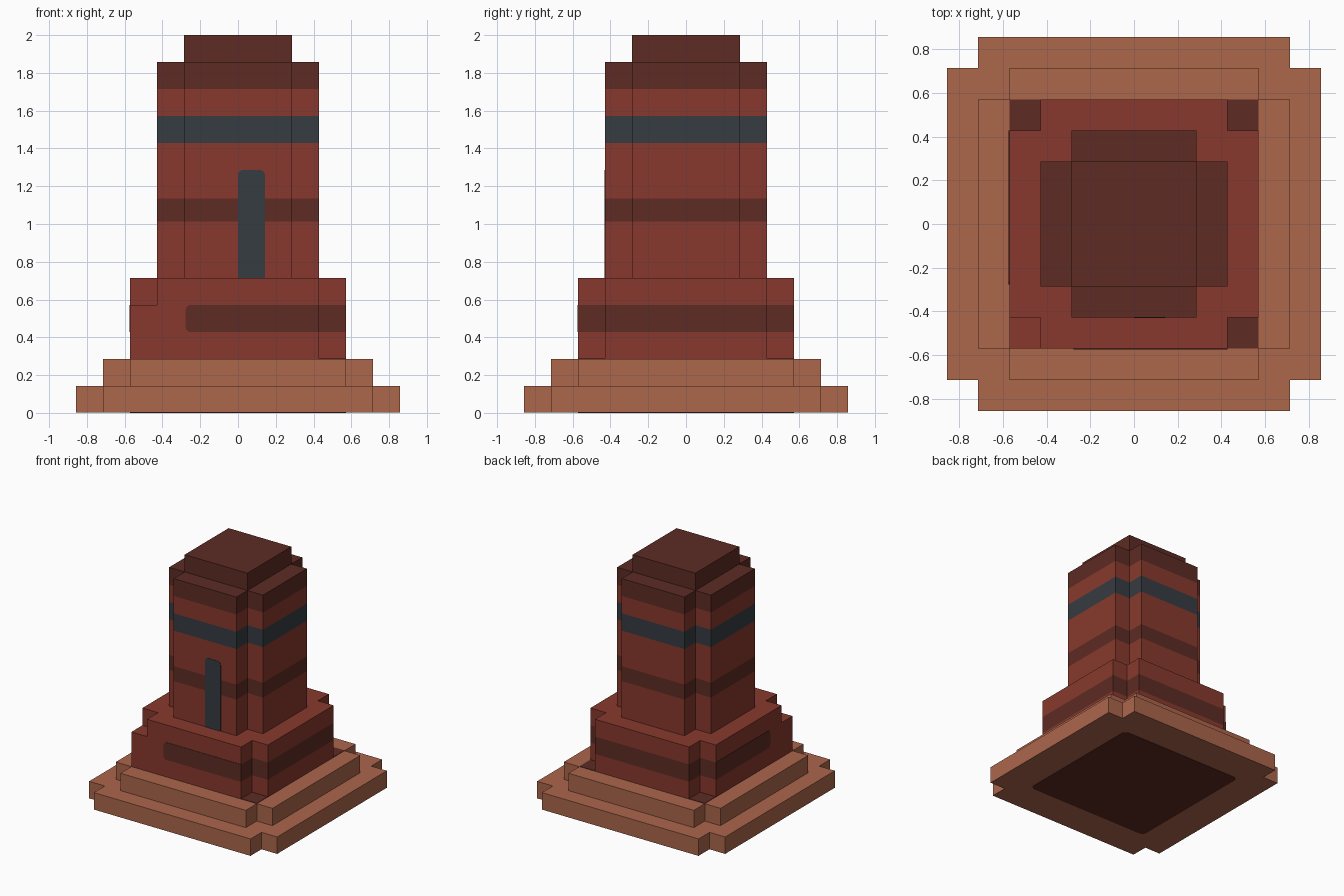
import bpy, bmesh, math
from mathutils import Matrix, Vector

if "Cube" in bpy.data.objects:
    bpy.data.objects.remove(bpy.data.objects["Cube"], do_unlink=True)

U = 1 / 7          # building module
THIN = 0.003       # thickness of painted plates


def material(name, rgb):
    lin = [((c / 255 + 0.055) / 1.055) ** 2.4 for c in rgb] + [1]
    m = bpy.data.materials.new(name)
    m.use_nodes = True
    m.diffuse_color = lin
    m.node_tree.nodes["Principled BSDF"].inputs["Base Color"].default_value = lin
    return m


CLAY, RED, BROWN, SLATE = range(4)
MATS = [material("clay", (172, 102, 75)), material("brick red", (135, 57, 45)),
        material("dark brown", (93, 43, 35)), material("slate", (54, 60, 66))]


def finish(name, bm):
    bmesh.ops.recalc_face_normals(bm, faces=bm.faces)
    me = bpy.data.meshes.new(name)
    bm.to_mesh(me)
    bm.free()
    for m in MATS:
        me.materials.append(m)
    ob = bpy.data.objects.new(name, me)
    bpy.context.collection.objects.link(ob)
    return ob


def cross_outline(half, filled=False):
    """Square with a one-module notch in each corner; optionally one corner filled."""
    pts = []
    for sx, sy in ((1, 1), (-1, 1), (-1, -1), (1, -1)):
        if filled and sx < 0 and sy < 0:
            pts.append((-half, -half))
            continue
        arm = [(half, half - 1), (half - 1, half - 1), (half - 1, half)]
        if sx * sy < 0:
            arm.reverse()
        pts += [(sx * x, sy * y) for x, y in arm]
    return pts


def tier(name, outline, z, courses):
    """Stack courses of (top height, colour) on one outline, all in modules."""
    bm = bmesh.new()
    n = len(outline)
    ring = [bm.verts.new((x * U, y * U, z * U)) for x, y in outline]
    bm.faces.new(ring).material_index = courses[0][1]
    for top, colour in courses:
        upper = [bm.verts.new((x * U, y * U, top * U)) for x, y in outline]
        for i in range(n):
            j = (i + 1) % n
            bm.faces.new((ring[i], ring[j], upper[j], upper[i])).material_index = colour
        ring = upper
    bm.faces.new(ring).material_index = courses[-1][1]
    return finish(name, bm)


def plate(name, u0, u1, v0, v1, colour, matrix, rounded="", r=0.025):
    """Thin panel; rounded lists corner numbers 0-3 from lower left, anticlockwise."""
    bm = bmesh.new()
    verts = []
    for i, (u, v) in enumerate(((u0, v0), (u1, v0), (u1, v1), (u0, v1))):
        if str(i) not in rounded:
            verts.append(bm.verts.new((u, v, 0)))
            continue
        cx = u + r if u == u0 else u - r
        cy = v + r if v == v0 else v - r
        for k in range(4):
            a = math.pi + (i + k / 3) * math.pi / 2
            verts.append(bm.verts.new((cx + r * math.cos(a), cy + r * math.sin(a), 0)))
    face = bm.faces.new(verts)
    out = bmesh.ops.extrude_face_region(bm, geom=[face])["geom"]
    bmesh.ops.translate(bm, verts=[g for g in out if isinstance(g, bmesh.types.BMVert)],
                        vec=(0, 0, THIN))
    for f in bm.faces:
        f.material_index = colour
    bm.transform(matrix)
    return finish(name, bm)


# Stepped base
base = tier("lower_step", cross_outline(6), 0, [(1, CLAY)])
for v in base.data.vertices:
    v.co.z = max(v.co.z, THIN)
tier("upper_step", cross_outline(5), 1, [(2, CLAY)])

# Plinth with one filled corner; band wraps all but the front and right walls
plinth = tier("plinth", cross_outline(4, True), 2, [(3, RED), (4, BROWN)])
for f in plinth.data.polygons:
    if f.center.y < -3.9 * U or f.center.x < -3.9 * U or f.normal.z > 0.5:
        f.material_index = RED
tier("plinth_top", cross_outline(4), 4, [(5, RED)])

# Tower shaft with bands, and cap
tier("tower", cross_outline(3), 5, [(7.09, RED), (7.95, BROWN), (10, RED),
                                    (11, SLATE), (12, RED), (13, BROWN)])
square = [(2, 2), (-2, 2), (-2, -2), (2, -2)]
tier("cap", square, 13, [(14, BROWN)])

# Painted plates
upright = Matrix.Rotation(math.pi / 2, 4, "X")
turn = Matrix.Rotation(-math.pi / 2, 4, "Z")
front = Matrix.Translation((0, -4 * U, 0)) @ upright
plate("front_band", -0.277, 3 * U, 3 * U, 4 * U, BROWN, front, "03")
plate("right_band", -3 * U, 0.277, 3 * U, 4 * U, BROWN, turn @ front, "12")
plate("door", 0, U, 5 * U, 9 * U, SLATE, Matrix.Translation((0, -3 * U, 0)) @ upright, "23")
s = 4 * U
plate("corner_floor", -s, s, -s, s, BROWN, Matrix.Translation((0, 0, 2 * U)))
plate("underside_panel", -s, s, -s, s, BROWN,
      Matrix.Translation((0, 0, THIN)) @ Matrix.Rotation(math.pi, 4, "X"), "0123", 0.04)
